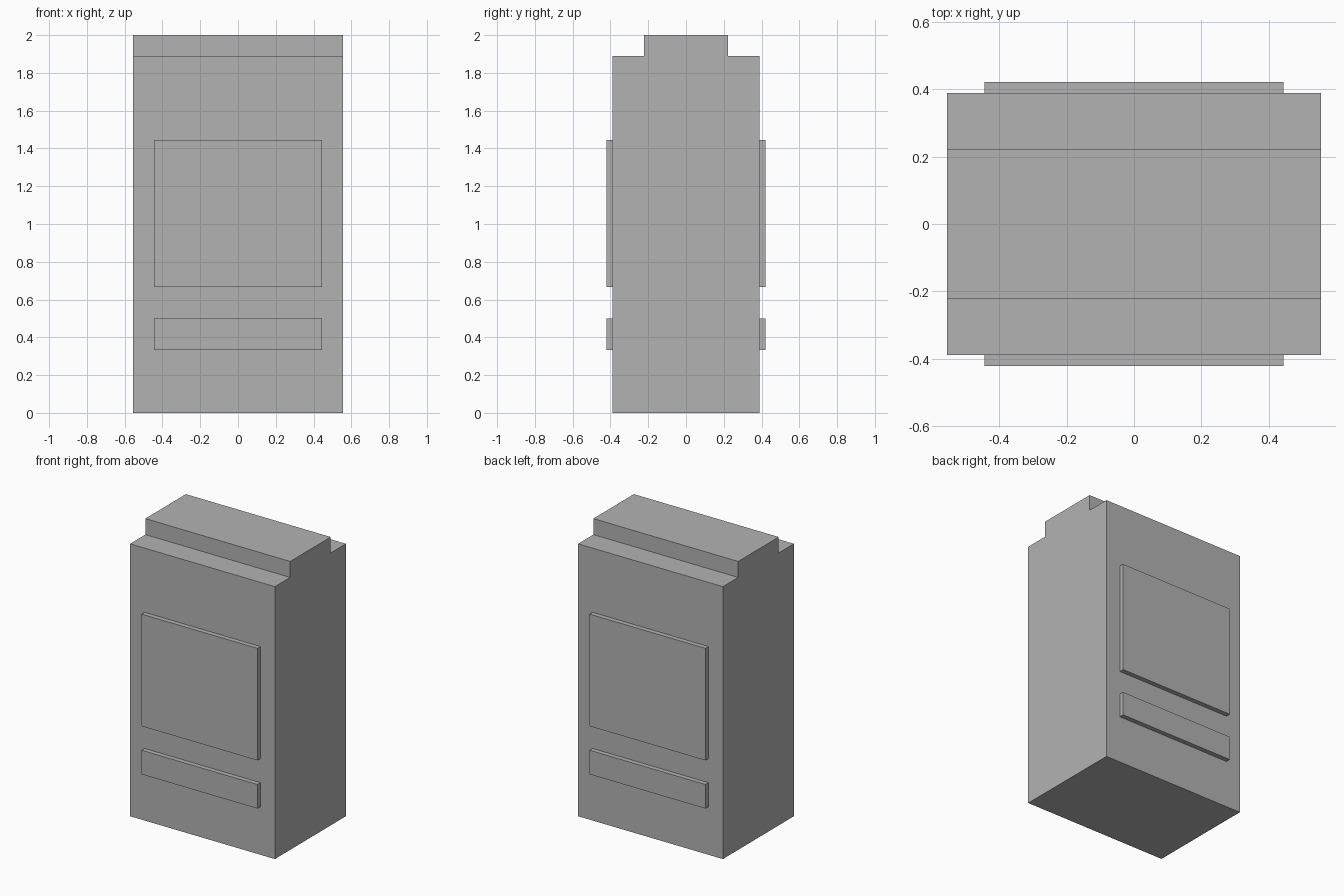
import bpy
import bmesh

default = bpy.data.objects.get("Cube")
if default:
    bpy.data.objects.remove(default, do_unlink=True)

WIDTH, DEPTH = 1.111, 0.778
SHOULDER, HEIGHT, RIDGE = 1.889, 2.0, 0.444
PANEL_WIDTH, PANEL_OUT = 0.889, 0.033

grey = bpy.data.materials.new("plain grey")
grey.use_nodes = True
colour = (0.45, 0.45, 0.45, 1)
grey.diffuse_color = colour
grey.node_tree.nodes["Principled BSDF"].inputs["Base Color"].default_value = colour


def finish(name, bm):
    bmesh.ops.recalc_face_normals(bm, faces=bm.faces)
    mesh = bpy.data.meshes.new(name)
    bm.to_mesh(mesh)
    bm.free()
    mesh.materials.append(grey)
    obj = bpy.data.objects.new(name, mesh)
    bpy.context.collection.objects.link(obj)
    return obj


def box(name, x, y, z):
    """Box from (low, high) ranges on each axis."""
    bm = bmesh.new()
    bmesh.ops.create_cube(bm, size=1)
    for v in bm.verts:
        v.co = [(lo + hi) / 2 + c * (hi - lo) for c, (lo, hi) in zip(v.co, (x, y, z))]
    return finish(name, bm)


# Cabinet body: stepped side profile extruded across the width
half = [(DEPTH / 2, 0), (DEPTH / 2, SHOULDER), (RIDGE / 2, SHOULDER), (RIDGE / 2, HEIGHT)]
profile = half + [(-y, z) for y, z in reversed(half)]
bm = bmesh.new()
side = bm.faces.new([bm.verts.new((-WIDTH / 2, y, z)) for y, z in profile])
extruded = bmesh.ops.extrude_face_region(bm, geom=[side], use_keep_orig=True)
moved = [g for g in extruded["geom"] if isinstance(g, bmesh.types.BMVert)]
bmesh.ops.translate(bm, verts=moved, vec=(WIDTH, 0, 0))
finish("cabinet_body", bm)

# Raised panels on the front and back
for face, sign in (("front", -1), ("back", 1)):
    y = sorted((sign * (DEPTH / 2 - 0.005), sign * (DEPTH / 2 + PANEL_OUT)))
    for part, z in (("large_panel", (0.667, 1.444)), ("lower_panel", (0.333, 0.5))):
        box(f"{face}_{part}", (-PANEL_WIDTH / 2, PANEL_WIDTH / 2), y, z)
